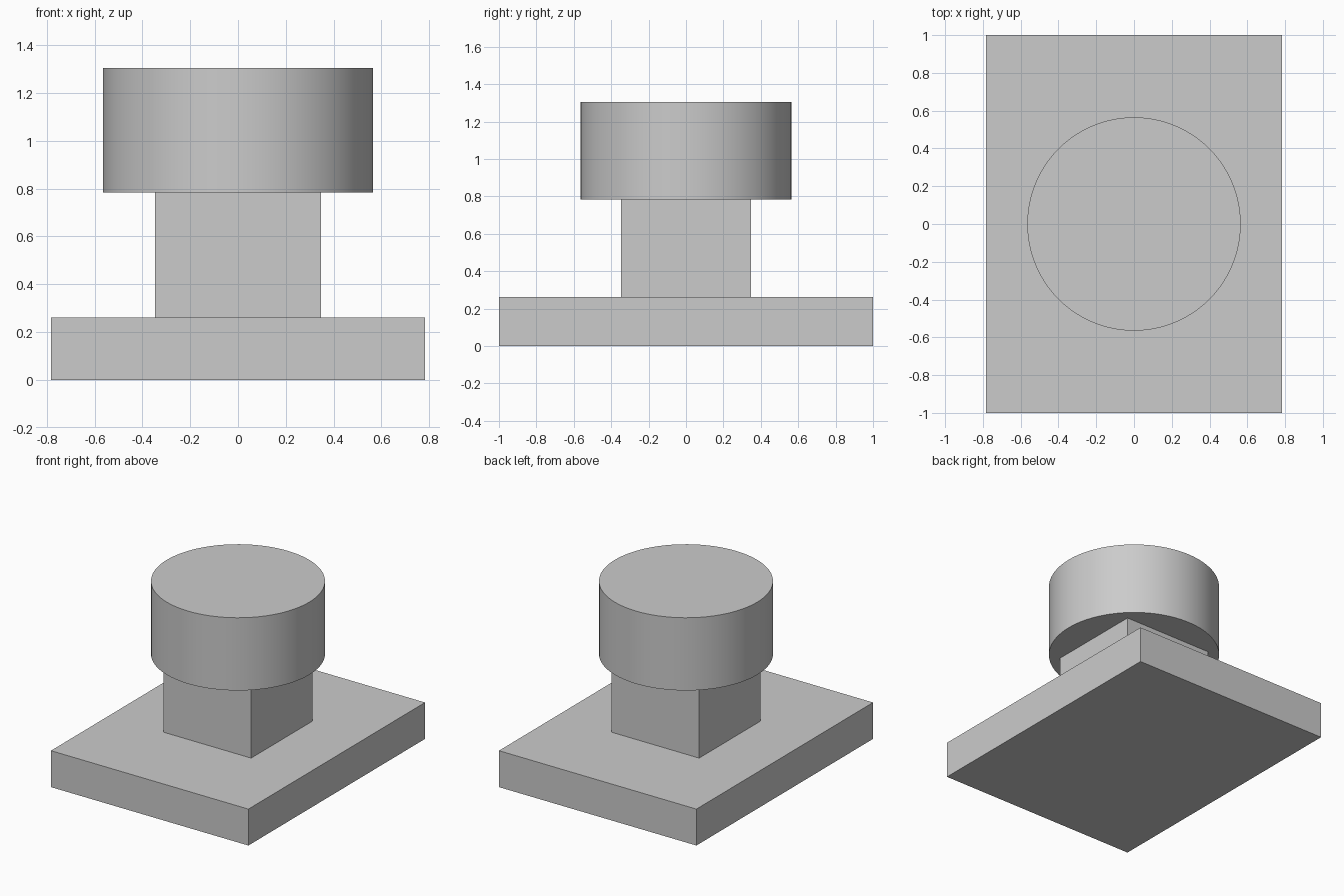
import bpy
import math

cube = bpy.data.objects.get("Cube")
if cube:
    bpy.data.objects.remove(cube, do_unlink=True)

# Single plain grey finish
grey = bpy.data.materials.new("plain_grey")
grey.use_nodes = True
colour = (0.6, 0.6, 0.6, 1.0)
grey.diffuse_color = colour
grey.node_tree.nodes["Principled BSDF"].inputs["Base Color"].default_value = colour

BASE_TOP = 0.261
STEM_TOP = 0.783
HEAD_TOP = 1.304


def finish(name):
    obj = bpy.context.object
    obj.name = name
    obj.data.name = name
    obj.data.materials.append(grey)
    return obj


def block(name, width, depth, bottom, top):
    bpy.ops.mesh.primitive_cube_add(size=1, location=(0, 0, (bottom + top) / 2))
    obj = finish(name)
    obj.scale = (width, depth, top - bottom)
    bpy.ops.object.transform_apply(location=False, rotation=False, scale=True)
    return obj


# Rectangular base plate and square stem
block("base_plate", 1.565, 2.0, 0, BASE_TOP)
block("square_stem", 0.696, 0.696, BASE_TOP, STEM_TOP)

# Round head with smooth sides and sharp rims
bpy.ops.mesh.primitive_cylinder_add(
    vertices=96, radius=0.565, depth=HEAD_TOP - STEM_TOP,
    location=(0, 0, (STEM_TOP + HEAD_TOP) / 2))
finish("round_head")
bpy.ops.object.shade_smooth_by_angle(angle=math.radians(30))
